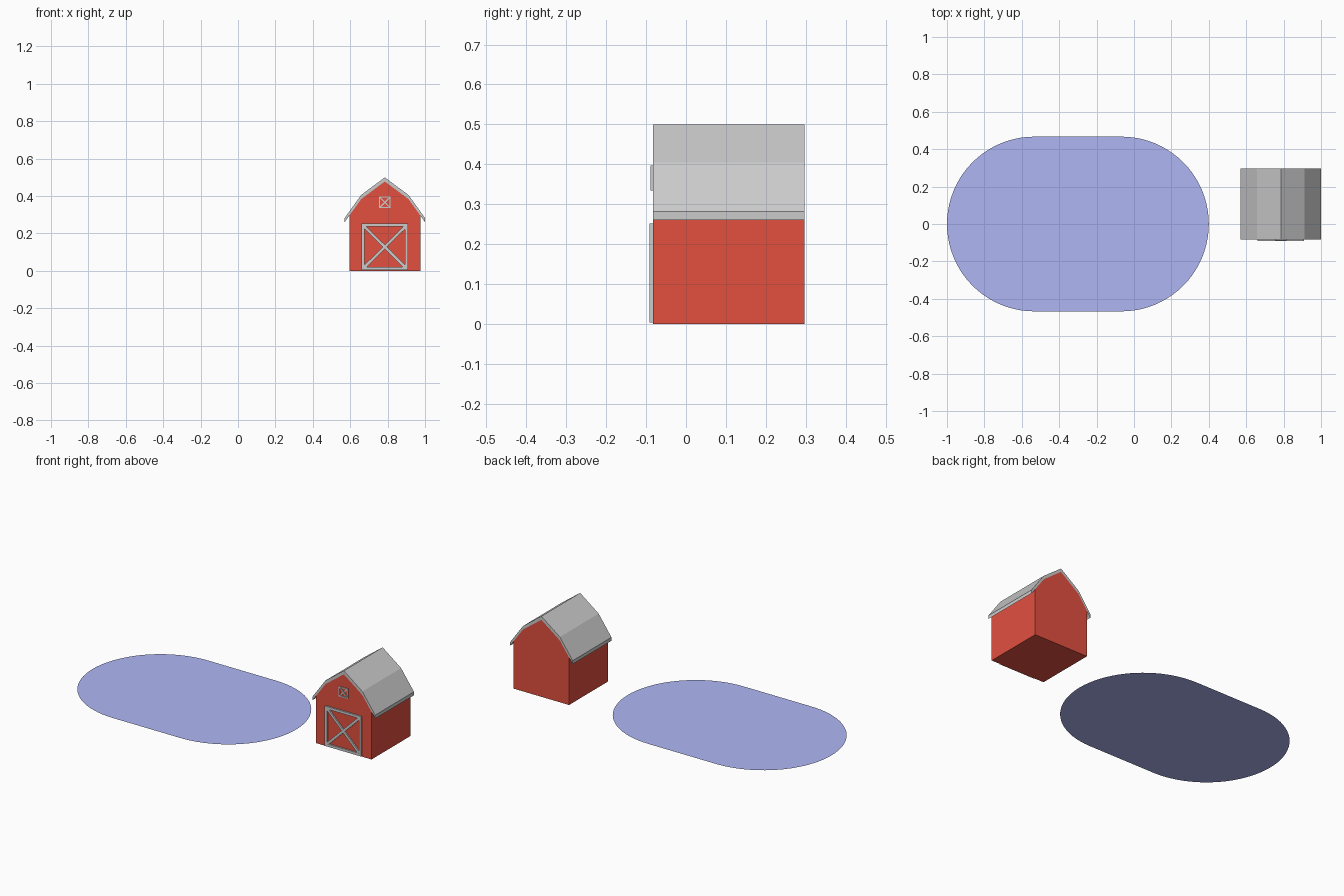
import bpy, bmesh, math
from mathutils import Vector

if "Cube" in bpy.data.objects:
    bpy.data.objects.remove(bpy.data.objects["Cube"])

CX = 0.785                   # barn centre line
FRONT, BACK = -0.083, 0.297  # barn depth


def material(name, rgb):
    m = bpy.data.materials.new(name)
    m.diffuse_color = (*rgb, 1)
    m.use_nodes = True
    m.node_tree.nodes["Principled BSDF"].inputs["Base Color"].default_value = m.diffuse_color
    return m


def finish(bm, name, mat=None):
    bmesh.ops.recalc_face_normals(bm, faces=bm.faces)
    me = bpy.data.meshes.new(name)
    bm.to_mesh(me)
    bm.free()
    ob = bpy.data.objects.new(name, me)
    bpy.context.collection.objects.link(ob)
    if mat:
        me.materials.append(mat)
    return ob


def prism(bm, outline, y0, y1):
    """Extrude an x-z outline from y0 to y1."""
    face = bm.faces.new([bm.verts.new((x, y0, z)) for x, z in outline])
    ext = bmesh.ops.extrude_face_region(bm, geom=[face])["geom"]
    for v in ext:
        if isinstance(v, bmesh.types.BMVert):
            v.co.y = y1


def mirrored(half):
    """Complete a right-hand profile (ridge first) from left eave to right eave."""
    return [(CX - x, z) for x, z in reversed(half[1:])] + [(CX + x, z) for x, z in half]


def bar(bm, p, q, width, y0, y1):
    p, q = Vector(p), Vector(q)
    d = (q - p).normalized()
    n = Vector((-d.y, d.x)) * width / 2
    prism(bm, [p + n, q + n, q - n, p - n], y0, y1)


def braced_frame(name, half, z0, z1, w, depth):
    """Rectangular frame with crossed braces, standing proud of the front wall."""
    bm = bmesh.new()
    y = FRONT - depth
    l, r = CX - half, CX + half
    for x in (l + w / 2, r - w / 2):
        bar(bm, (x, z0), (x, z1), w, y, FRONT)
    for z in (z0 + w / 2, z1 - w / 2):
        bar(bm, (l + w, z), (r - w, z), w, y, FRONT)
    h = w * 0.75
    for a, b in ((l + h, r - h), (r - h, l + h)):
        bar(bm, (a, z0 + h), (b, z1 - h), w, y + depth * 0.1, FRONT)
    return finish(bm, name)


red = material("barn_red", (0.76, 0.08, 0.05))
blue = material("water_blue", (0.43, 0.47, 0.90))

# Pond: flat stadium shape
R, N = 0.467, 40
bm = bmesh.new()
ring = []
for centre, start in ((-0.067, -math.pi / 2), (-0.533, math.pi / 2)):
    for i in range(N + 1):
        a = start + math.pi * i / N
        ring.append(bm.verts.new((centre + R * math.cos(a), R * math.sin(a), 0.001)))
pond_face = bm.faces.new(ring)
pond = finish(bm, "pond", blue)
if pond.data.polygons[0].normal.z < 0:
    pond.data.flip_normals()

# Gambrel roof shell: outer profile and the same profile dropped by its thickness
T = 0.022
outer = [(0, 0.5), (0.127, 0.405), (0.215, 0.282)]
top = mirrored(outer)
bm = bmesh.new()
prism(bm, top + [(x, z - T) for x, z in reversed(top)], FRONT, BACK)
finish(bm, "roof", None)

# Barn walls: gable outline meeting the underside of the roof
wall_half = 0.19
slope = (0.405 - 0.282) / (0.215 - 0.127)
wall_top = 0.282 - T + (0.215 - wall_half) * slope
bm = bmesh.new()
prism(bm, mirrored([(0, 0.5 - T), (0.127, 0.405 - T), (wall_half, wall_top), (wall_half, 0)]),
      FRONT, BACK)
finish(bm, "barn_walls", red)

# Barn door and loft window trim
braced_frame("barn_door", 0.125, 0.004, 0.252, 0.016, 0.009)
braced_frame("loft_window", 0.031, 0.335, 0.397, 0.006, 0.006)
